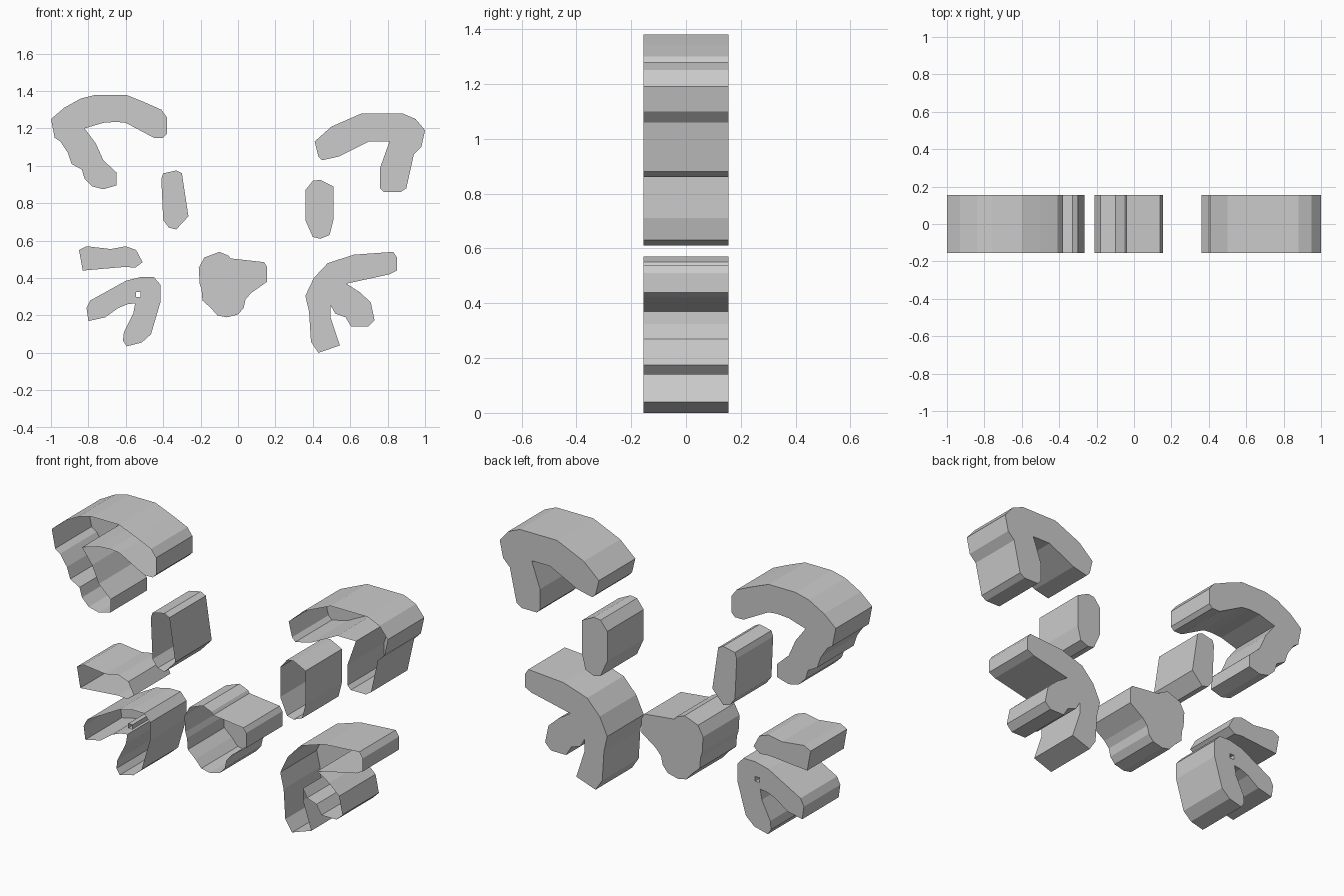
import bpy, bmesh

DEPTH = 0.155  # half thickness


def shell(name, outline, hole=None):
    """Flat back panel with side walls running forward, open at the front."""
    bm = bmesh.new()
    for loop in filter(None, (outline, hole)):
        back = [bm.verts.new((x, DEPTH, z)) for x, z in loop]
        front = [bm.verts.new((x, -DEPTH, z)) for x, z in loop]
        for i in range(len(loop)):
            bm.faces.new((front[i - 1], front[i], back[i], back[i - 1]))
    rim = [e for e in bm.edges if all(v.co.y > 0 for v in e.verts)]
    if hole:
        bmesh.ops.triangle_fill(bm, edges=rim, use_beauty=True, use_dissolve=False)
    else:
        bmesh.ops.contextual_create(bm, geom=rim)
    bmesh.ops.recalc_face_normals(bm, faces=bm.faces)
    # make the back panel face backwards
    bm.normal_update()
    panel = [f for f in bm.faces if abs(f.normal.y) > 0.9]
    if panel and panel[0].normal.y < 0:
        bmesh.ops.reverse_faces(bm, faces=bm.faces)
    mesh = bpy.data.meshes.new(name)
    bm.to_mesh(mesh)
    bm.free()
    obj = bpy.data.objects.new(name, mesh)
    bpy.context.collection.objects.link(obj)
    return obj


# upper hooks
shell("upper_left_hook", [
    (-1, 1.25), (-.93, 1.31), (-.84, 1.36), (-.76, 1.38), (-.6, 1.38), (-.5, 1.34),
    (-.41, 1.3), (-.38, 1.26), (-.38, 1.17), (-.4, 1.15), (-.45, 1.15), (-.6, 1.23),
    (-.65, 1.235), (-.72, 1.23), (-.82, 1.2), (-.76, 1.12), (-.72, 1.03), (-.65, .965),
    (-.65, .895), (-.72, .875), (-.78, .89), (-.82, .93), (-.835, .98), (-.89, 1.01),
    (-.91, 1.07), (-.95, 1.13), (-.98, 1.15)])
shell("upper_right_hook", [
    (.41, 1.13), (.5, 1.21), (.66, 1.28), (.88, 1.28), (.95, 1.25), (1, 1.19),
    (.98, 1.1), (.94, 1.06), (.9, .88), (.87, .86), (.78, .86), (.76, .88),
    (.76, .99), (.81, 1.13), (.7, 1.13), (.54, 1.05), (.45, 1.03), (.43, 1.05)])

# middle pegs
shell("left_peg", [
    (-.41, .93), (-.4, .96), (-.33, .975), (-.3, .96), (-.265, .73), (-.33, .66),
    (-.37, .67), (-.4, .71)])
shell("right_peg", [
    (.36, .87), (.4, .92), (.44, .925), (.51, .89), (.51, .71), (.49, .63),
    (.44, .61), (.4, .62), (.36, .71)])

# centre block
shell("centre_block", [
    (-.21, .455), (-.18, .51), (-.1, .54), (-.05, .52), (-.04, .505), (.14, .485),
    (.155, .46), (.155, .38), (.07, .32), (.04, .285), (.03, .24), (0, .205),
    (-.06, .19), (-.11, .2), (-.145, .24), (-.19, .28), (-.195, .34), (-.205, .37)])

# lower left bar and forked piece with a small hole
shell("left_bar", [
    (-.85, .55), (-.81, .57), (-.68, .555), (-.6, .57), (-.545, .55), (-.51, .485),
    (-.55, .455), (-.6, .46), (-.83, .44)])
shell("lower_left_fork", [
    (-.81, .24), (-.79, .28), (-.6, .385), (-.52, .405), (-.45, .405), (-.415, .365),
    (-.415, .27), (-.465, .1), (-.515, .055), (-.595, .035), (-.615, .065), (-.61, .11),
    (-.56, .21), (-.55, .265), (-.59, .26), (-.64, .24), (-.71, .19), (-.8, .17)],
    hole=[(-.545, .3), (-.52, .3), (-.52, .325), (-.545, .325)])

# lower right three-pronged piece
shell("lower_right_fork", [
    (.36, .305), (.405, .4), (.48, .48), (.62, .525), (.83, .54), (.85, .51),
    (.85, .44), (.81, .42), (.58, .37), (.65, .325), (.71, .27), (.73, .175),
    (.695, .14), (.605, .14), (.575, .19), (.52, .21), (.495, .255), (.495, .19),
    (.545, .04), (.43, 0), (.41, .03), (.39, .06), (.38, .22)])
